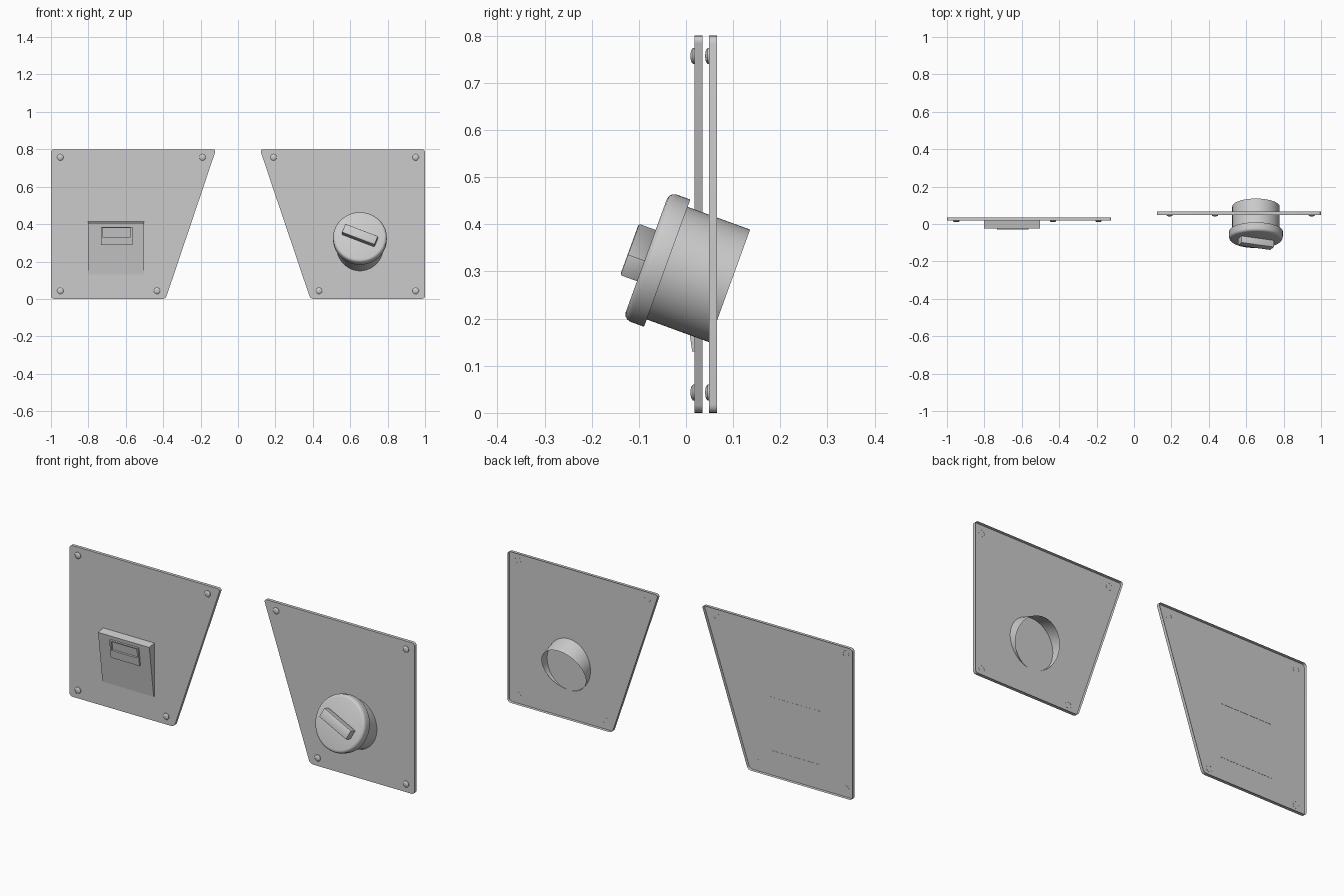
import bpy, bmesh, math
from mathutils import Matrix, Vector

cube = bpy.data.objects.get("Cube")
if cube:
    bpy.data.objects.remove(cube, do_unlink=True)

grey = bpy.data.materials.new("plain grey")
grey.use_nodes = True
COLOUR = (0.6, 0.6, 0.6, 1)
grey.diffuse_color = COLOUR
grey.node_tree.nodes["Principled BSDF"].inputs["Base Color"].default_value = COLOUR


def finish(bm, name, matrix=None):
    """Turn a bmesh into a shaded object."""
    mesh = bpy.data.meshes.new(name)
    bm.to_mesh(mesh)
    bm.free()
    mesh.materials.append(grey)
    obj = bpy.data.objects.new(name, mesh)
    bpy.context.collection.objects.link(obj)
    if matrix:
        obj.matrix_world = matrix
    bpy.ops.object.select_all(action="DESELECT")
    obj.select_set(True)
    bpy.context.view_layer.objects.active = obj
    bpy.ops.object.shade_smooth_by_angle(angle=math.radians(35))
    return obj


def lathe(name, profile, matrix, sides):
    """Spin (radius, height) points about local z."""
    bm = bmesh.new()
    verts = [bm.verts.new((r, 0, h)) for r, h in profile]
    edges = [bm.edges.new(pair) for pair in zip(verts, verts[1:])]
    bmesh.ops.spin(bm, geom=verts + edges, cent=(0, 0, 0), axis=(0, 0, 1),
                   angle=math.tau, steps=sides)
    bmesh.ops.remove_doubles(bm, verts=bm.verts, dist=0.00001)
    # outward normals: the last ring of faces is the front cap
    bm.normal_update()
    if max(bm.faces, key=lambda f: f.calc_center_median().z).normal.z < 0:
        bmesh.ops.reverse_faces(bm, faces=bm.faces)
    return finish(bm, name, matrix)


def box(name, low, high, matrix, bevel=0.0):
    bm = bmesh.new()
    low, high = Vector(low), Vector(high)
    size = high - low
    place = Matrix.Translation((low + high) / 2) @ Matrix.Diagonal((*size, 1))
    bmesh.ops.create_cube(bm, size=1, matrix=place)
    if bevel:
        bmesh.ops.bevel(bm, geom=bm.edges[:], offset=bevel, segments=2,
                        profile=0.5, affect="EDGES")
    return finish(bm, name, matrix)


def panel(side, name, y):
    """Open-backed plate: a front sheet with a rim folded backwards."""
    bm = bmesh.new()
    corners = [(1, 0), (0.387, 0), (0.117, 0.8), (1, 0.8)]
    sheet = bm.faces.new([bm.verts.new((side * x, y, z)) for x, z in corners])
    bmesh.ops.bevel(bm, geom=bm.verts[:], offset=0.017, segments=4,
                    profile=0.5, affect="VERTICES")
    bm.normal_update()
    sheet = bm.faces[:][0]
    if sheet.normal.y > 0:
        sheet.normal_flip()
    rim = bmesh.ops.extrude_edge_only(bm, edges=bm.edges[:])["geom"]
    new = [g for g in rim if isinstance(g, bmesh.types.BMVert)]
    bmesh.ops.translate(bm, verts=new, vec=(0, 0.017, 0))
    bmesh.ops.recalc_face_normals(bm, faces=bm.faces[:])
    bm.normal_update()
    if max(bm.faces, key=lambda f: f.calc_area()).normal.y > 0:
        bmesh.ops.reverse_faces(bm, faces=bm.faces[:])
    finish(bm, name + "_panel", None)
    # domed screw heads near the corners
    dome = [(0.017, -0.0005), (0.017, 0.003), (0.013, 0.0065), (0.007, 0.008), (0, 0.0085)]
    spots = [(0.95, 0.043), (0.433, 0.043), (0.19, 0.757), (0.95, 0.757)]
    for i, (x, z) in enumerate(spots):
        m = Matrix.Translation((side * x, y, z)) @ Matrix.Rotation(math.pi / 2, 4, "X")
        lathe(f"{name}_screw_{i + 1}", dome, m, 20)


panel(-1, "right", 0.018)
panel(1, "left", 0.049)

# tilted knob: open sleeve, rounded flange and a slanted grip
knob = Matrix.Translation((0.652, -0.04, 0.3175)) @ Matrix.Rotation(math.radians(70), 4, "X")
profile = [(0.127, -0.141), (0.127, 0), (0.1435, 0), (0.1435, 0.031),
           (0.141, 0.039), (0.136, 0.0445), (0.128, 0.047), (0, 0.047)]
lathe("knob_body", profile, knob, 64)
box("knob_grip", (-0.094, -0.026, 0.04), (0.094, 0.026, 0.085),
    knob @ Matrix.Rotation(math.radians(-22), 4, "Z"), 0.004)

# wedge housing, leaning out at the top and open at the back
bm = bmesh.new()
side_points = [(0.019, 0.13), (0.013, 0.13), (-0.024, 0.405), (0.019, 0.413)]
rows = [[bm.verts.new((x, y, z)) for y, z in side_points] for x in (-0.803, -0.503)]
for row in rows:
    bm.faces.new(row)
for k in range(3):
    bm.faces.new((rows[0][k], rows[0][k + 1], rows[1][k + 1], rows[1][k]))
bmesh.ops.recalc_face_normals(bm, faces=bm.faces[:])
bm.normal_update()
if max(bm.faces, key=lambda f: f.calc_area()).normal.y > 0:
    bmesh.ops.reverse_faces(bm, faces=bm.faces[:])
finish(bm, "slot_housing")

# raised frame around a shallow slot, lying on the leaning face
lean = math.atan2(0.037, 0.275)
face = Matrix.Translation((-0.649, 0.013, 0.13)) @ Matrix.Rotation(lean, 4, "X")
for name, x0, x1, z0, z1 in [("bottom", -0.084, 0.084, 0.16, 0.203),
                             ("top", -0.084, 0.084, 0.252, 0.258),
                             ("right", -0.084, -0.075, 0.203, 0.252),
                             ("left", 0.075, 0.084, 0.203, 0.252)]:
    box("slot_frame_" + name, (x0, -0.009, z0), (x1, 0.003, z1), face)
